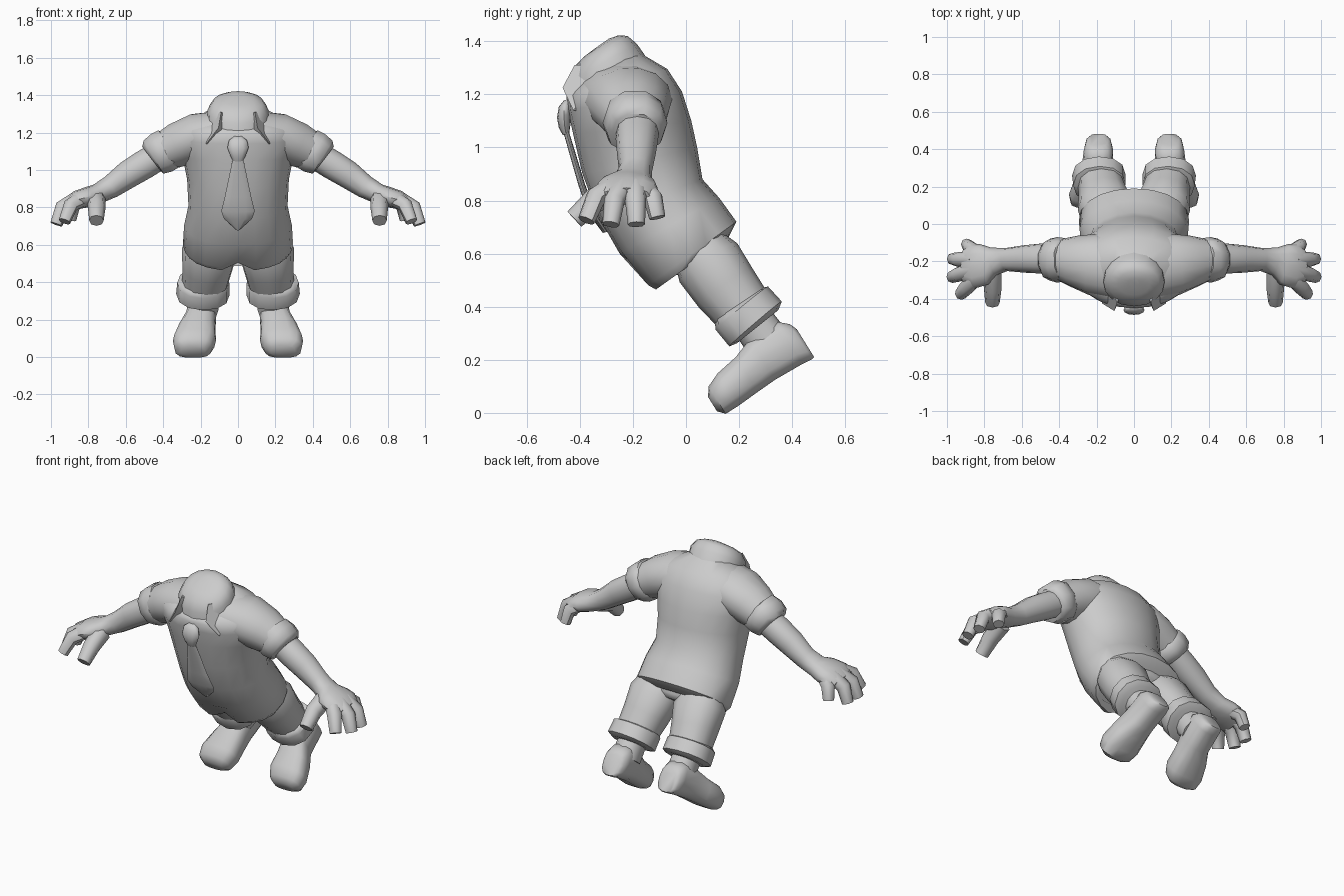
import bpy, bmesh, math
from mathutils import Vector as V

grey = bpy.data.materials.new("plain grey")
grey.diffuse_color = (0.6, 0.6, 0.6, 1)


def ring(c, a, b, n=14, p=2.3):
    """Closed superellipse around c with half axes a and b."""
    out = []
    for i in range(n):
        t = 2 * math.pi * i / n
        f = lambda v: math.copysign(abs(v) ** (2 / p), v)
        out.append(c + a * f(math.cos(t)) + b * f(math.sin(t)))
    return out


def loft(name, rings, mirror=False, angle=50):
    """Skin a row of rings, cap both ends, optionally mirror across x."""
    bm = bmesh.new()
    rows = [[bm.verts.new(v) for v in r] for r in rings]
    n = len(rows[0])
    for r, s in zip(rows, rows[1:]):
        for i in range(n):
            j = (i + 1) % n
            bm.faces.new((r[i], r[j], s[j], s[i]))
    bm.faces.new(rows[0][::-1])
    bm.faces.new(rows[-1])
    bmesh.ops.recalc_face_normals(bm, faces=bm.faces)
    me = bpy.data.meshes.new(name)
    bm.to_mesh(me)
    bm.free()
    me.materials.append(grey)
    ob = bpy.data.objects.new(name, me)
    bpy.context.collection.objects.link(ob)
    bpy.ops.object.select_all(action='DESELECT')
    ob.select_set(True)
    bpy.context.view_layer.objects.active = ob
    bpy.ops.object.shade_smooth_by_angle(angle=math.radians(angle))
    if mirror:
        ob.modifiers.new("mirror", 'MIRROR')
    return ob


def slanted(rows, n=20, p=2.1):
    """Rings from rows of (front y, front z, back y, back z, half width)."""
    rs = []
    for fy, fz, by, bz, w in rows:
        f, b = V((0, fy, fz)), V((0, by, bz))
        rs.append(ring((f + b) / 2, V((w, 0, 0)), (b - f) / 2, n, p))
    return rs


def tube(name, pts, side, n=12, p=2.2):
    """Mirrored tube; rows of (x, y, z, radius along side, other radius)."""
    cs = [V(q[:3]) for q in pts]
    rs = []
    for i, q in enumerate(pts):
        t = (cs[min(i + 1, len(cs) - 1)] - cs[max(i - 1, 0)]).normalized()
        a = V(side)
        a = (a - t * a.dot(t)).normalized()
        rs.append(ring(cs[i], a * q[3], t.cross(a) * q[4], n, p))
    return loft(name, rs, True)


X, Y = (1, 0, 0), (0, 1, 0)

# Shirt body, leaning forward, with a notch at the middle of the front hem
shirt = slanted([
    (-.12, .46, .16, .66, .27), (-.15, .475, .19, .72, .295),
    (-.25, .60, .125, .81, .288), (-.33, .74, .062, .88, .265),
    (-.39, .90, .042, 1.0, .272), (-.425, 1.05, .02, 1.1, .297),
    (-.445, 1.14, -.015, 1.21, .328), (-.45, 1.19, -.07, 1.295, .295),
    (-.44, 1.21, -.18, 1.36, .17)])
for r in shirt[:2]:
    r[15] += V((0, .01, .045))
loft("shirt", shirt)

# Seat of the trousers joining the legs
loft("trouser_seat", slanted([
    (-.06, .55, .13, .69, .24), (-.04, .52, .155, .64, .20), (.02, .515, .15, .605, .12)], 16))

# Collar with closed rounded neck
loft("collar", slanted([
    (-.44, 1.18, -.15, 1.34, .165), (-.44, 1.25, -.185, 1.39, .163),
    (-.42, 1.305, -.22, 1.42, .135), (-.38, 1.345, -.255, 1.422, .085),
    (-.34, 1.375, -.29, 1.41, .03)], 16, 2.1))

# Folded collar points
quad = [V((.165, -.25, 1.31)), V((.17, -.425, 1.14)), V((.105, -.465, 1.225)), V((.09, -.42, 1.31))]
inward = V((-.02, .045, -.01))
loft("collar_point", [quad, [v + inward for v in quad]], True)

# Tie: knot and blade, rows of (y, z, half width, half thickness)
for name, rows in {
    "tie_knot": [(-.45, 1.18, .02, .01), (-.457, 1.16, .048, .022), (-.46, 1.12, .057, .026),
                 (-.457, 1.08, .042, .022), (-.452, 1.05, .028, .012)],
    "tie_blade": [(-.452, 1.06, .028, .01), (-.393, .86, .07, .012),
                  (-.365, .78, .09, .012), (-.345, .74, .075, .012), (-.305, .68, .008, .008)],
}.items():
    loft(name, [ring(V((0, y, z)), V((w, 0, 0)), V((0, t, t * .3)), 12, 2)
                for y, z, w, t in rows])

# Sleeves and rolled sleeve cuffs
tube("sleeve", [(.08, -.24, 1.20, .17, .12), (.22, -.215, 1.175, .165, .13),
                (.32, -.20, 1.135, .138, .122), (.40, -.19, 1.095, .11, .105)], Y, 14, 2)
tube("sleeve_cuff", [(.355, -.19, 1.125, .09, .095), (.368, -.19, 1.115, .115, .118),
                     (.41, -.192, 1.092, .122, .12), (.45, -.19, 1.07, .112, .108),
                     (.463, -.19, 1.06, .088, .085)], Y, 10)

# Arms with palms
tube("arm", [(.40, -.18, 1.09, .08, .076), (.50, -.185, 1.03, .08, .078),
             (.59, -.187, .975, .073, .074), (.68, -.19, .91, .062, .062),
             (.75, -.20, .873, .075, .054), (.80, -.215, .856, .11, .055),
             (.86, -.225, .84, .12, .05), (.91, -.225, .815, .09, .037)], Y)

# Fingers: base, knuckle, tip
for name, r, pts in [
    ("thumb", .043, [(.76, -.24, .845), (.755, -.345, .80), (.757, -.42, .73)]),
    ("index_finger", .036, [(.83, -.27, .85), (.895, -.34, .81), (.927, -.375, .725)]),
    ("middle_finger", .036, [(.86, -.24, .845), (.94, -.27, .80), (.972, -.283, .71)]),
    ("ring_finger", .036, [(.86, -.19, .845), (.94, -.19, .80), (.97, -.187, .71)]),
    ("little_finger", .034, [(.83, -.16, .845), (.88, -.125, .81), (.895, -.108, .735)]),
]:
    tube(name, [(*q, r * k, r * k) for q, k in zip(pts, (1.2, 1.1, .9))], Y, 8, 2.2)

# Trouser legs and turned-up cuffs
tube("trouser_leg", [(.14, .045, .625, .13, .105), (.152, .085, .565, .15, .131),
                     (.165, .15, .47, .133, .125), (.18, .225, .375, .12, .112)], X)
tube("trouser_cuff", [(.185, .20, .41, .115, .11), (.185, .21, .395, .14, .128),
                      (.188, .262, .335, .143, .13), (.188, .27, .325, .11, .10)], X)

# Ankles
tube("ankle", [(.185, .23, .37, .08, .08), (.185, .32, .25, .08, .085)], X)

# Shoes, lofted heel to toe along the tilted sole
heel, along, up = V((0, .483, .21)), V((0, -.85, -.53)), V((0, -.53, .85))
shoe = []
for u, lo, hi, w, x in [(0, .0, .125, .05, .19), (.012, -.004, .155, .068, .19),
                        (.05, 0, .19, .079, .19), (.17, .004, .187, .082, .20),
                        (.25, .0, .158, .10, .22), (.34, -.006, .142, .115, .233),
                        (.395, -.006, .118, .10, .24), (.418, .02, .085, .065, .24)]:
    c = heel + along * u + up * (lo + hi) / 2 + V((x, 0, 0))
    shoe.append(ring(c, V((w, 0, 0)), up * (hi - lo) / 2, 14, 2.8))
loft("shoe", shoe, True)
